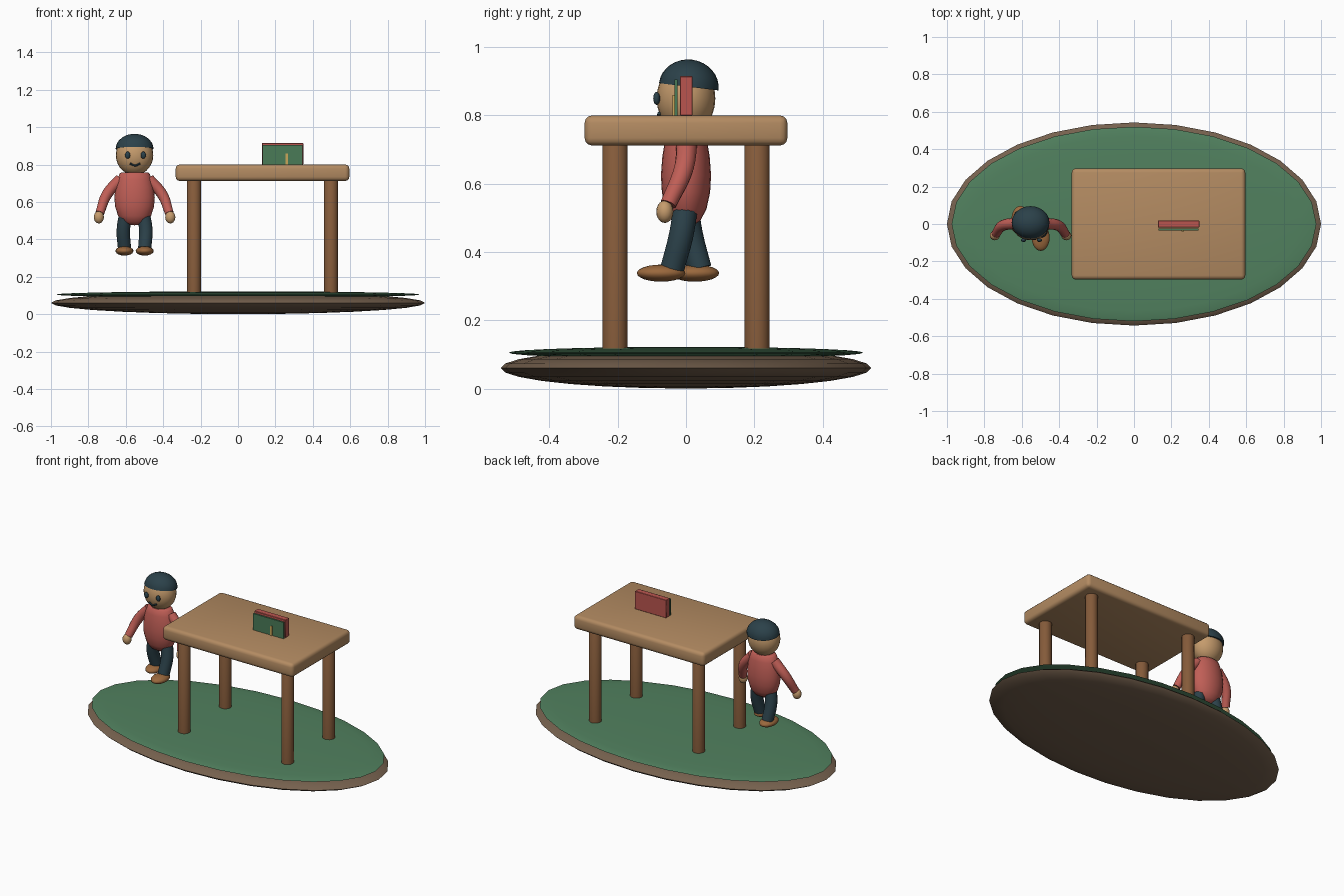
import bpy, bmesh, math
from mathutils import Matrix, Vector

if "Cube" in bpy.data.objects:
    bpy.data.objects.remove(bpy.data.objects["Cube"])


def mat(name, hexcode):
    rgb = [int(hexcode[i:i + 2], 16) / 255 for i in (0, 2, 4)]
    m = bpy.data.materials.new(name)
    m.diffuse_color = (*[c ** 2.2 for c in rgb], 1)
    m.use_nodes = True
    m.node_tree.nodes["Principled BSDF"].inputs["Base Color"].default_value = m.diffuse_color
    return m


GRASS, EARTH = mat("grass", "52805f"), mat("earth", "75614f")
TOP, WOOD = mat("light_wood", "b28a62"), mat("dark_wood", "855c3d")
SKIN, SHIRT = mat("skin", "c49a6c"), mat("shirt", "bf5f57")
DARK, SHOE = mat("dark_cloth", "2f434b"), mat("shoe", "99683f")
RED, GREEN, GOLD = mat("red", "b85650"), mat("green", "4b7a58"), mat("gold", "c9a55a")


def finish(ob, material, angle=40):
    ob.data.materials.append(material)
    bpy.ops.object.select_all(action='DESELECT')
    ob.select_set(True)
    bpy.context.view_layer.objects.active = ob
    bpy.ops.object.shade_smooth_by_angle(angle=math.radians(angle))
    return ob


def from_bmesh(name, bm, material, angle=40):
    me = bpy.data.meshes.new(name)
    bmesh.ops.recalc_face_normals(bm, faces=bm.faces)
    bm.to_mesh(me)
    bm.free()
    ob = bpy.data.objects.new(name, me)
    bpy.context.collection.objects.link(ob)
    return finish(ob, material, angle)


def ellipsoid(name, loc, radii, material, seg=24, rings=14):
    bm = bmesh.new()
    bmesh.ops.create_uvsphere(bm, u_segments=seg, v_segments=rings, radius=1)
    bmesh.ops.transform(bm, verts=bm.verts,
                        matrix=Matrix.Translation(loc) @ Matrix.Diagonal((*radii, 1)))
    return from_bmesh(name, bm, material, 80)


def box(name, lo, hi, material, bevel=0.0, segments=3):
    lo, hi = Vector(lo), Vector(hi)
    bm = bmesh.new()
    bmesh.ops.create_cube(bm, size=1)
    bmesh.ops.transform(bm, verts=bm.verts,
                        matrix=Matrix.Translation((lo + hi) / 2) @ Matrix.Diagonal((*(hi - lo), 1)))
    if bevel:
        bmesh.ops.bevel(bm, geom=bm.edges[:], offset=bevel, segments=segments,
                        profile=0.5, affect='EDGES')
    return from_bmesh(name, bm, material)


def lathe(name, profile, loc, material, yscale=1.0, tilt=0.0, seg=24):
    bm = bmesh.new()
    vs = [bm.verts.new((r, 0, z)) for r, z in profile]
    es = [bm.edges.new(p) for p in zip(vs, vs[1:])]
    bmesh.ops.spin(bm, geom=vs + es, cent=(0, 0, 0), axis=(0, 0, 1),
                   angle=math.tau, steps=seg)
    bmesh.ops.remove_doubles(bm, verts=bm.verts, dist=1e-5)
    bmesh.ops.transform(bm, verts=bm.verts, matrix=Matrix.Translation(loc)
                        @ Matrix.Rotation(tilt, 4, 'X') @ Matrix.Diagonal((1, yscale, 1, 1)))
    return from_bmesh(name, bm, material)


def tube(name, points, radii, material, depth_res=4):
    cu = bpy.data.curves.new(name, 'CURVE')
    cu.dimensions = '3D'
    cu.bevel_depth, cu.bevel_resolution, cu.use_fill_caps = 1, depth_res, True
    sp = cu.splines.new('BEZIER')
    sp.resolution_u = 6
    sp.bezier_points.add(len(points) - 1)
    for bp, p, r in zip(sp.bezier_points, points, radii):
        bp.co, bp.radius = p, r
        bp.handle_left_type = bp.handle_right_type = 'AUTO'
    ob = bpy.data.objects.new(name, cu)
    bpy.context.collection.objects.link(ob)
    bpy.ops.object.select_all(action='DESELECT')
    ob.select_set(True)
    bpy.context.view_layer.objects.active = ob
    bpy.ops.object.convert(target='MESH')
    return finish(bpy.context.object, material)


# Ground disc: earth with a thin lawn on top
ellipsoid("earth_base", (0, 0, .06), (1, .543, .06), EARTH, 28, 14)
ellipsoid("lawn", (0, 0, .105), (.975, .52, .017), GRASS, 28, 14)

# Table
TX = .131
box("table_top", (TX - .464, -.297, .712), (TX + .464, .297, .80), TOP, .022)
for sx in (-1, 1):
    for sy in (-1, 1):
        lathe("table_leg", [(0, .105), (.037, .105), (.037, .712), (.031, .722), (0, .722)],
              (TX + sx * .366, sy * .208, 0), WOOD, seg=16)

# Upright book with a thin cover in front and a small strip
box("book_block", (.128, -.018, .80), (.349, .019, .915), RED, .002, 1)
box("book_cover", (.131, -.034, .80), (.346, -.025, .905), GREEN)
box("book_strip", (.254, -.039, .80), (.267, -.033, .86), GOLD)

# Figure: head, hair and face
CX = -.553
ellipsoid("head", (CX, 0, .85), (.1, .086, .107), SKIN)
dome = [(0, 0)] + [(.101 * math.cos(a), .08 * math.sin(a))
                   for a in (i * math.pi / 16 for i in range(8))] + [(0, .08)]
lathe("hair", dome, (CX, .008, .884), DARK, .87, math.radians(-7))
for s in (-1, 1):
    ellipsoid("eye", (CX + .005 + s * .042, -.086, .85), (.014, .01, .019), DARK, 16, 10)
tube("mouth", [(CX - .024, -.079, .806), (CX + .003, -.081, .795), (CX + .03, -.079, .806)],
     [.005] * 3, DARK, 2)

# Torso
lathe("torso", [(0, .475), (.03, .478), (.062, .492), (.088, .525), (.104, .575), (.108, .625),
                (.102, .68), (.092, .72), (.08, .752), (.07, .758), (0, .758)],
      (CX, 0, 0), SHIRT, .68)

# Arms and hands
for s in (-1, 1):
    tube("sleeve", [(CX + s * .075, .003, .722), (CX + s * .148, -.008, .64),
                    (CX + s * .186, -.052, .54)], [.031, .029, .024], SHIRT)
    ellipsoid("hand", (CX + s * .191, -.062, .518), (.027, .025, .033), SKIN, 16, 10)

# Striding legs and shoes
for s, ankle, shoe in ((-1, .04, .026), (1, -.04, -.073)):
    x = CX + s * .054
    tube("trouser_leg", [(CX + s * .046, 0, .54), (x + s * .006, ankle * .35, .45),
                         (x, ankle, .352)], [.037, .037, .036], DARK)
    ellipsoid("shoe", (x, shoe, .338), (.048, .071, .025), SHOE, 20, 12)
